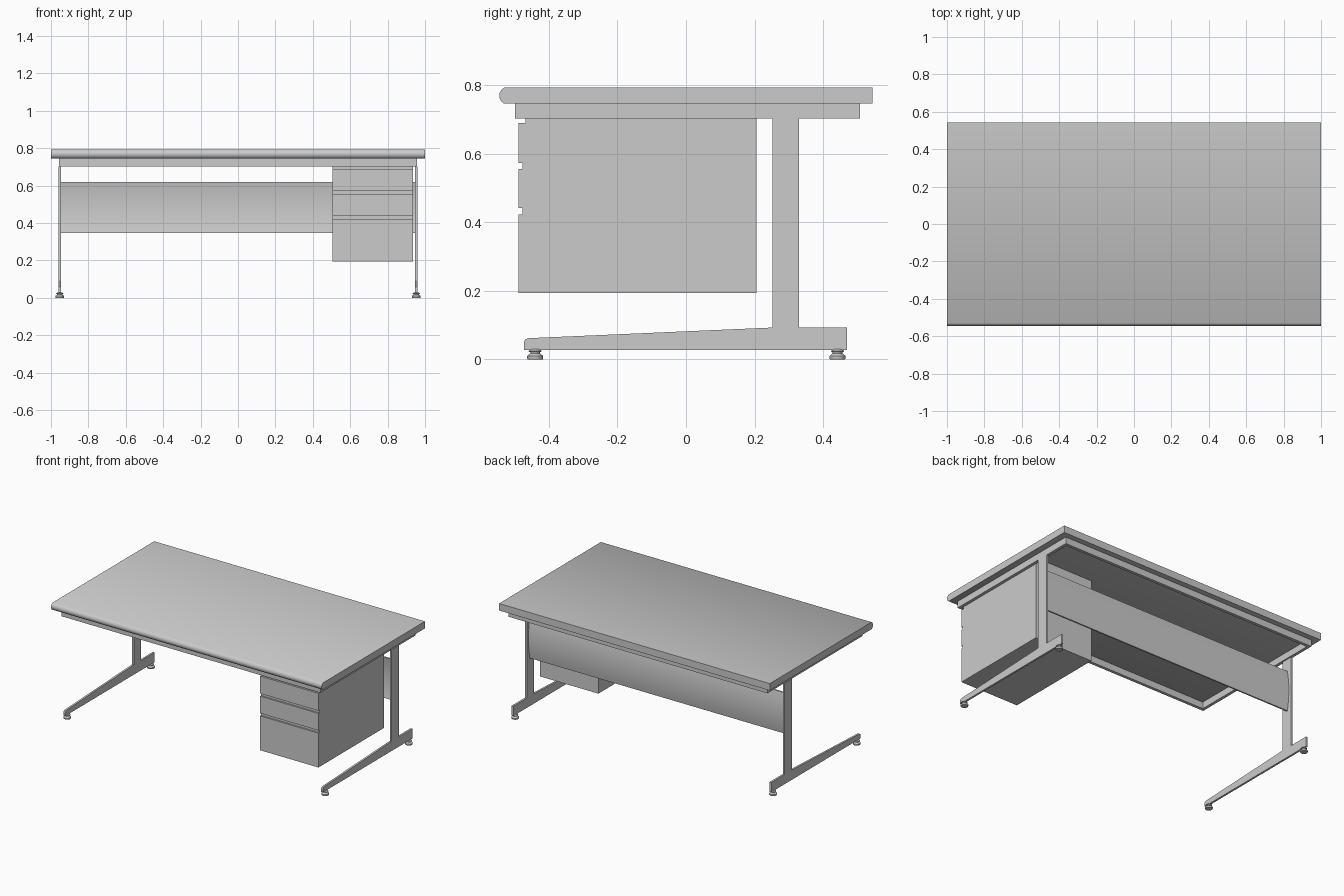
import bpy, bmesh, math

if "Cube" in bpy.data.objects:
    bpy.data.objects.remove(bpy.data.objects["Cube"])


def finish(name, bm, smooth=None):
    bmesh.ops.recalc_face_normals(bm, faces=bm.faces)
    me = bpy.data.meshes.new(name)
    bm.to_mesh(me)
    bm.free()
    ob = bpy.data.objects.new(name, me)
    bpy.context.collection.objects.link(ob)
    if smooth:
        bpy.ops.object.select_all(action='DESELECT')
        ob.select_set(True)
        bpy.context.view_layer.objects.active = ob
        bpy.ops.object.shade_smooth_by_angle(angle=math.radians(smooth))
    return ob


def extrude_x(name, profile, x0, x1, smooth=None):
    """Extrude a closed (y, z) outline from x0 to x1."""
    bm = bmesh.new()
    face = bm.faces.new([bm.verts.new((x0, y, z)) for y, z in profile])
    ext = bmesh.ops.extrude_face_region(bm, geom=[face])
    verts = [g for g in ext['geom'] if isinstance(g, bmesh.types.BMVert)]
    bmesh.ops.translate(bm, verts=verts, vec=(x1 - x0, 0, 0))
    return finish(name, bm, smooth)


def lathe(name, profile, x, y, n=20):
    """Revolve an (r, z) profile about a vertical axis, capping both ends."""
    bm = bmesh.new()
    rings = [[bm.verts.new((x + r * math.cos(2 * math.pi * i / n),
                            y + r * math.sin(2 * math.pi * i / n), z))
              for i in range(n)] for r, z in profile]
    for a, b in zip(rings, rings[1:]):
        for i in range(n):
            j = (i + 1) % n
            bm.faces.new((a[i], a[j], b[j], b[i]))
    bm.faces.new(rings[0])
    bm.faces.new(rings[-1])
    return finish(name, bm, 35)


# Desktop with a rounded front edge
extrude_x("desktop", [(0.544, 0.746), (0.544, 0.793), (-0.53, 0.793),
                      (-0.538, 0.787), (-0.5445, 0.776), (-0.5445, 0.763),
                      (-0.538, 0.752), (-0.53, 0.746)], -1, 1, 45)

# Hollow rectangular frame under the desktop
bm = bmesh.new()
loops = []
for inset in (0, 0.02):
    x, y0, y1 = 0.957 - inset, -0.498 + inset, 0.507 - inset
    for z in (0.702, 0.746):
        loops.append([bm.verts.new((px, py, z)) for px, py in
                      ((-x, y0), (x, y0), (x, y1), (-x, y1))])
for a, b in ((0, 1), (1, 3), (3, 2), (2, 0)):
    for i in range(4):
        j = (i + 1) % 4
        bm.faces.new((loops[a][i], loops[a][j], loops[b][j], loops[b][i]))
finish("under_frame", bm)

# Flat legs: post and tapering foot in one outline, with levelling pads
leg = [(-0.473, 0.028), (0.47, 0.028), (0.47, 0.093), (0.329, 0.093),
       (0.329, 0.703), (0.252, 0.703), (0.252, 0.093), (-0.458, 0.062),
       (-0.468, 0.059), (-0.473, 0.051)]
pad = [(0.022, 0), (0.0235, 0.003), (0.0235, 0.010), (0.014, 0.018),
       (0.014, 0.021), (0.019, 0.023), (0.019, 0.025), (0.012, 0.030)]
for side, s in (("left", -1), ("right", 1)):
    extrude_x(side + "_leg", leg, s * 0.946, s * 0.959)
    for end, y in (("front", -0.44), ("back", 0.442)):
        lathe(f"{side}_{end}_foot_pad", pad, s * 0.953, y)

# Slightly bowed modesty panel between the legs
steps = 10
arc = [(0.297 + 0.014 * (1 - (2 * i / steps - 1) ** 2),
        0.348 + 0.272 * i / steps) for i in range(steps + 1)]
extrude_x("modesty_panel", arc + [(y - 0.01, z) for y, z in reversed(arc)],
          -0.947, 0.947, 30)

# Drawer cabinet: side outline with finger grooves between the drawer fronts
cabinet = [(0.205, 0.194), (0.205, 0.745), (-0.468, 0.745), (-0.468, 0.689)]
for z1, z0 in ((0.573, 0.555), (0.441, 0.423)):
    cabinet += [(-0.488, cabinet[-1][1]), (-0.488, z1), (-0.477, z1), (-0.477, z0)]
cabinet += [(-0.488, 0.423), (-0.488, 0.194)]
extrude_x("drawer_cabinet", cabinet, 0.504, 0.936)
